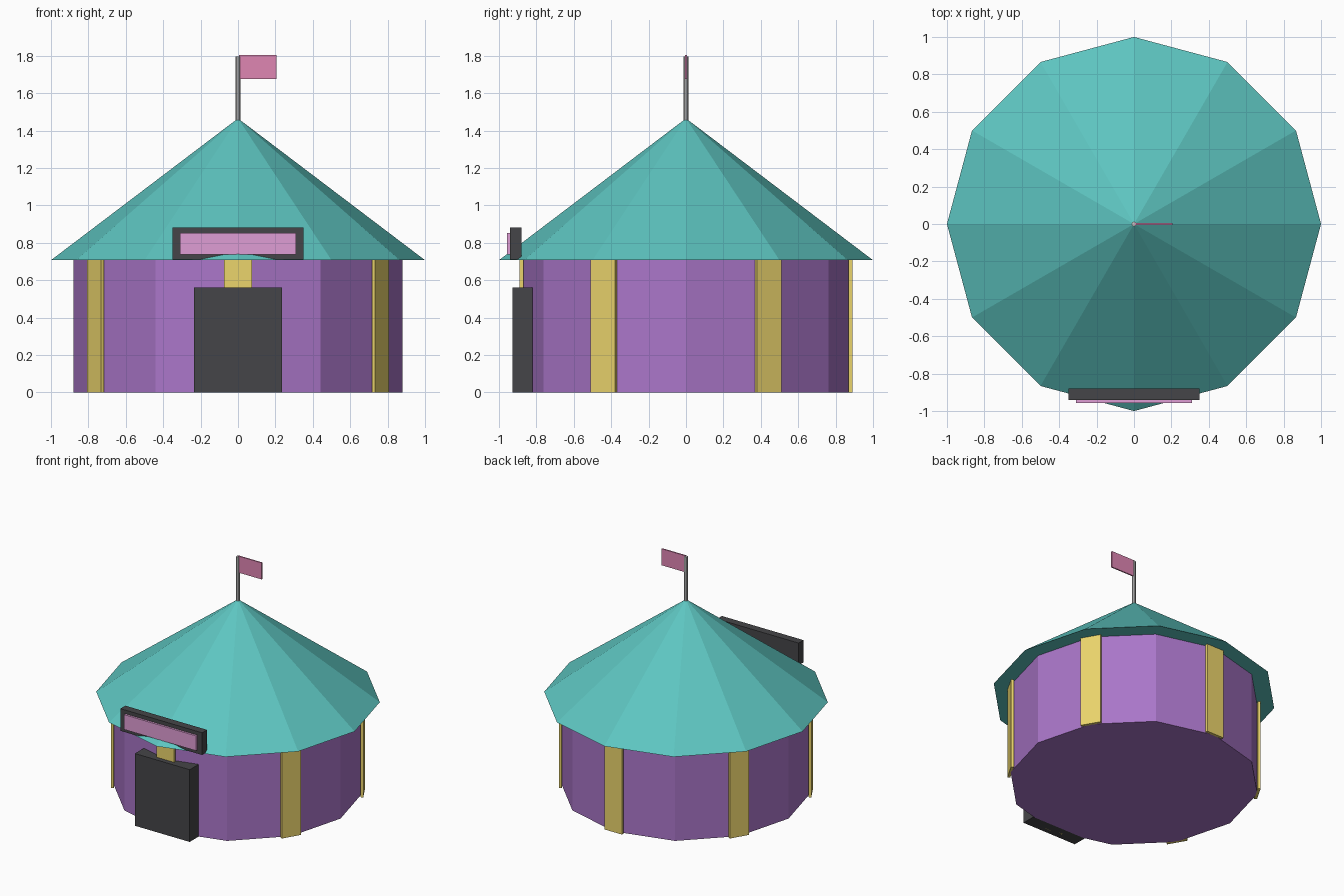
import bpy
from math import pi, cos, sin

if "Cube" in bpy.data.objects:
    bpy.data.objects.remove(bpy.data.objects["Cube"])


def material(name, rgb):
    m = bpy.data.materials.new(name)
    m.diffuse_color = (*rgb, 1)
    m.use_nodes = True
    m.node_tree.nodes["Principled BSDF"].inputs["Base Color"].default_value = m.diffuse_color
    return m


TEAL = material("teal_canvas", (0.11, 0.56, 0.53))
PURPLE = material("purple_canvas", (0.40, 0.18, 0.58))
GOLD = material("gold_trim", (0.83, 0.66, 0.15))
DARK = material("dark_panel", (0.06, 0.06, 0.065))
PINK = material("flag_pink", (0.74, 0.24, 0.45))
LILAC = material("sign_pink", (0.74, 0.34, 0.66))


def finish(name, mat):
    o = bpy.context.object
    o.name = name
    if mat:
        o.data.materials.append(mat)
    return o


def box(name, x, y, z, mat):
    """Box from (min, max) ranges on each axis."""
    r = (x, y, z)
    bpy.ops.mesh.primitive_cube_add(size=1, location=[(a + b) / 2 for a, b in r])
    bpy.context.object.scale = [b - a for a, b in r]
    return finish(name, mat)


def frustum(name, sides, r1, r2, z0, z1, mat=None):
    bpy.ops.mesh.primitive_cone_add(vertices=sides, radius1=r1, radius2=r2,
                                    depth=z1 - z0, location=(0, 0, (z0 + z1) / 2))
    return finish(name, mat)


EAVE, APEX = 0.707, 1.465

# Twelve-sided tent body and roof
frustum("tent_wall", 12, 0.88, 0.88, 0, EAVE, PURPLE)
frustum("tent_roof", 12, 1.0, 0, EAVE, APEX, TEAL)

# Gold strips over every second wall corner
for i in range(6):
    a = -pi / 2 + i * pi / 3
    strip = box(f"wall_strip_{i + 1}", (-0.01, 0.01), (-0.075, 0.075), (0, EAVE), GOLD)
    strip.location.x, strip.location.y = 0.88 * cos(a), 0.88 * sin(a)
    strip.rotation_euler.z = a

# Entrance and sign board
box("entrance_door", (-0.235, 0.235), (-0.927, -0.82), (0, 0.56), DARK)
box("sign_frame", (-0.35, 0.35), (-0.94, -0.88), (0.71, 0.882), DARK)
box("sign_panel", (-0.31, 0.31), (-0.956, -0.93), (0.738, 0.853), LILAC)

# Flag on its pole
frustum("flag_pole", 8, 0.013, 0.013, APEX - 0.02, 1.797)
box("flag", (0.005, 0.205), (-0.005, 0.005), (1.675, 1.803), PINK)
